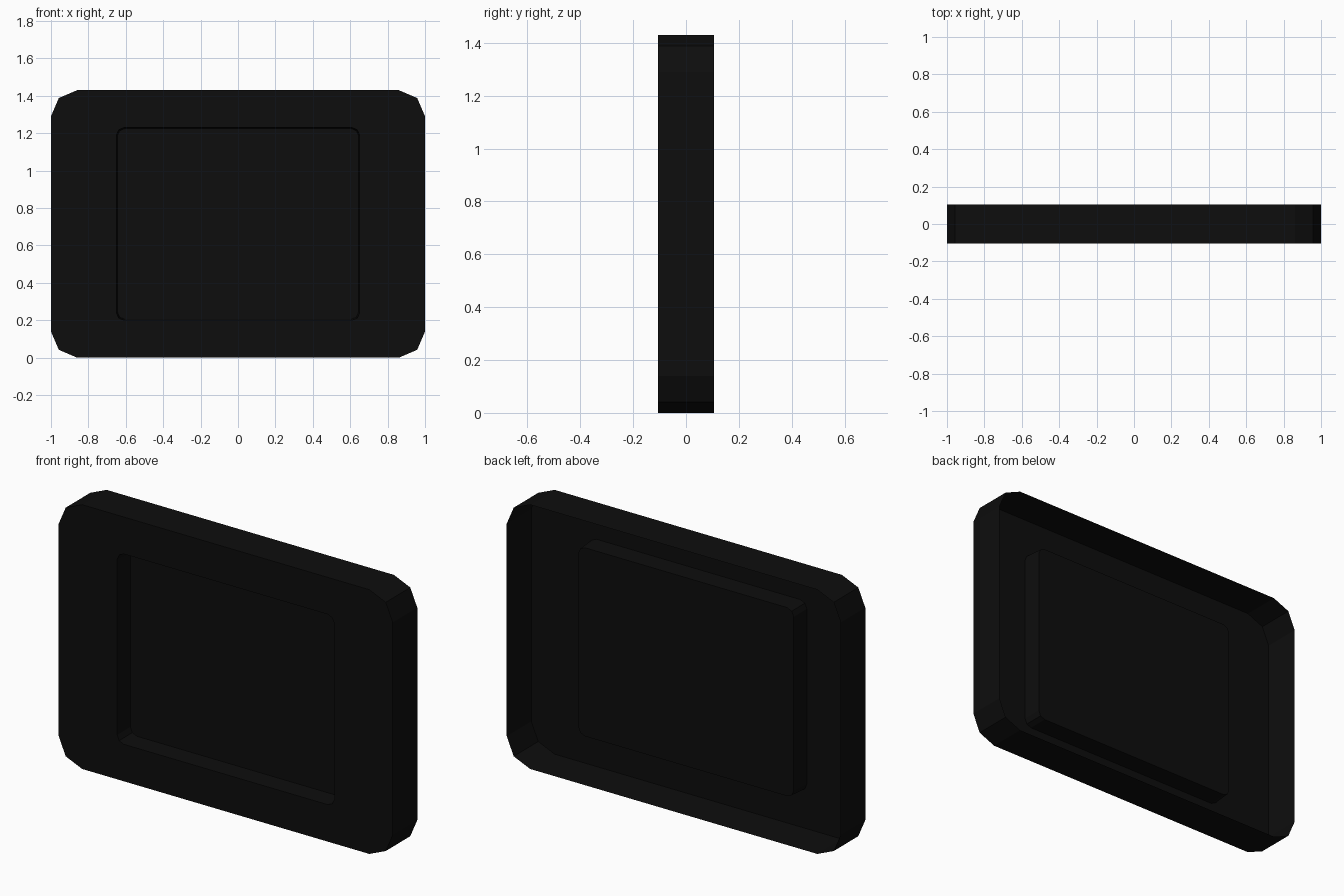
import bpy, bmesh

if "Cube" in bpy.data.objects:
    bpy.data.objects.remove(bpy.data.objects["Cube"])

H, D = 1.43, 0.105          # panel height, half depth


def ring(bm, hw, z0, z1, r, y):
    """Rectangle with two-facet rounded corners, counter-clockwise from the front."""
    k = r * 0.3
    corner = [(0, r), (k, k), (r, 0)]
    bl = [(-hw + a, z0 + b) for a, b in corner]
    br = [(hw - a, z0 + b) for a, b in reversed(corner)]
    tr = [(hw - a, z1 - b) for a, b in corner]
    tl = [(-hw + a, z1 - b) for a, b in reversed(corner)]
    return [bm.verts.new((x, y, z)) for x, z in bl + br + tr + tl]


def band(bm, a, b):
    n = len(a)
    for i in range(n):
        j = (i + 1) % n
        bm.faces.new((a[i], a[j], b[j], b[i]))


bm = bmesh.new()
# open-backed shell: rim, front border, recess walls, recess floor
loops = [
    ring(bm, 1.0, 0.0, H, 0.14, D),
    ring(bm, 1.0, 0.0, H, 0.14, -D),
    ring(bm, 0.65, 0.20, 1.23, 0.04, -D),
    ring(bm, 0.645, 0.205, 1.225, 0.04, 0.0),
]
for a, b in zip(loops, loops[1:]):
    band(bm, a, b)
bm.faces.new(loops[-1])

mesh = bpy.data.meshes.new("panel_shell")
bm.to_mesh(mesh)
bm.free()
panel = bpy.data.objects.new("panel_shell", mesh)
bpy.context.collection.objects.link(panel)

# near-black finish
black = bpy.data.materials.new("black_plastic")
black.diffuse_color = (0.004, 0.004, 0.004, 1)
black.use_nodes = True
black.node_tree.nodes["Principled BSDF"].inputs["Base Color"].default_value = black.diffuse_color
mesh.materials.append(black)
